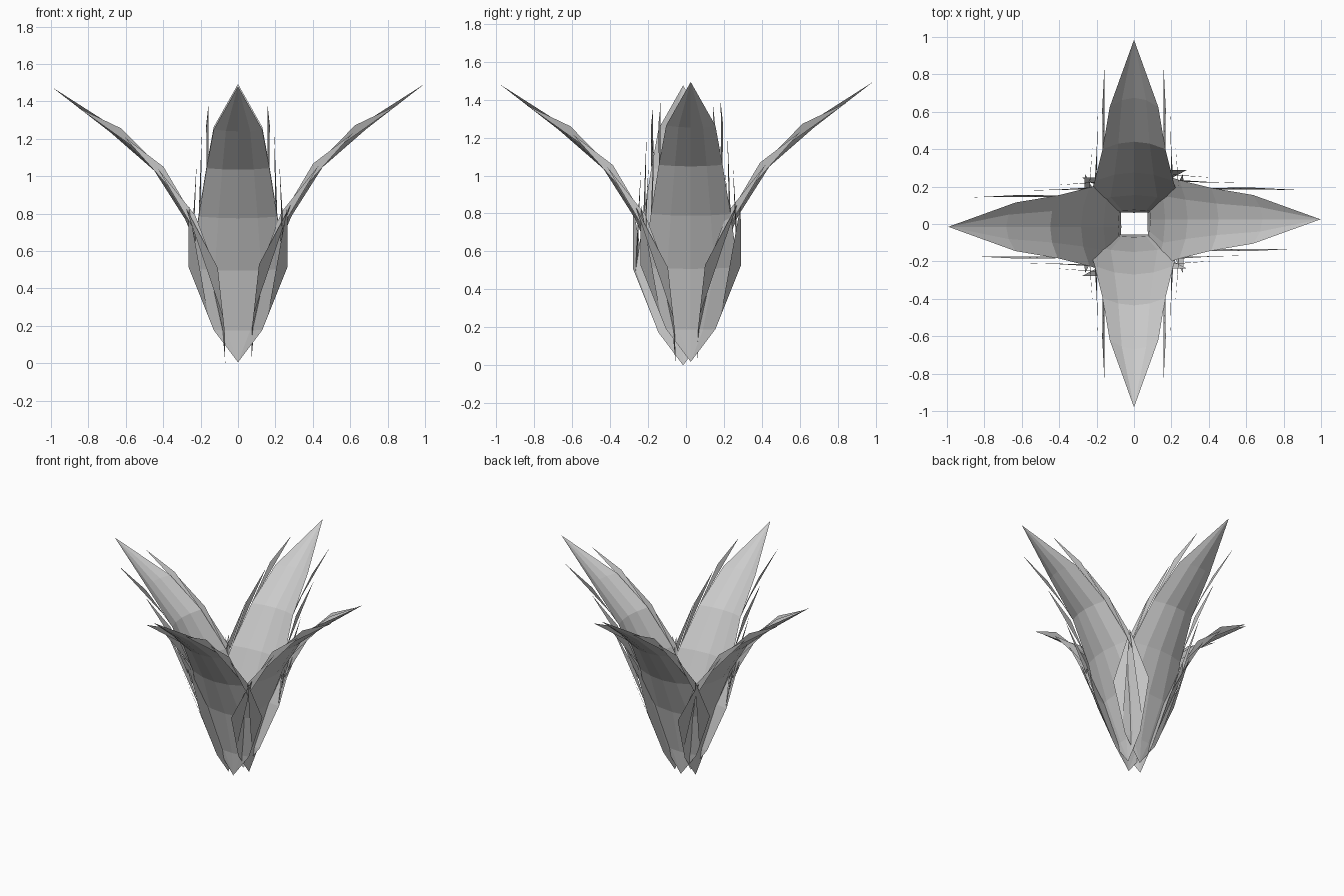
import bpy, bmesh
from math import radians
from mathutils import Matrix, Vector

if "Cube" in bpy.data.objects:
    bpy.data.objects.remove(bpy.data.objects["Cube"])

# leaf rings: radius, height, half width, inward curl of the edge
RINGS = [(0.075, 0.17, 0.13, 0.012), (0.155, 0.49, 0.25, 0.045),
         (0.275, 0.77, 0.21, 0.045), (0.44, 1.03, 0.168, 0.04), (0.675, 1.235, 0.13, 0.05)]
BASE, TIP = (0.06, 0.0), (0.985, 1.475)
# edge spikes: shoulder half width, then tip half width, radius, height
SPIKES = [(0.265, 0.263, 0.27, 0.83), (0.238, 0.222, 0.42, 1.04),
          (0.20, 0.193, 0.60, 1.21), (0.17, 0.158, 0.845, 1.365)]


def leaf(name, angle, shift, lift, out):
    bm = bmesh.new()

    def vert(side, r, z):
        return bm.verts.new((r + out, side, z))

    # blade: folded strips between a pointed base and a pointed tip
    rows = []
    for r, z, w, curl in RINGS:
        rows.append([vert(s * w, r - curl * s * s, z + 0.2 * curl * (s * s))
                     for s in (-1, -0.5, 0, 0.5, 1)])
    base, tip = vert(0, *BASE), vert(0, *TIP)
    for i in range(4):
        bm.faces.new((base, rows[0][i + 1], rows[0][i]))
        bm.faces.new((tip, rows[-1][i], rows[-1][i + 1]))
        for a, b in zip(rows, rows[1:]):
            bm.faces.new((a[i], a[i + 1], b[i + 1], b[i]))

    # spikes: slivers rooted on the ring below, reaching past the next ring
    for k, (shoulder, tw, tr, tz) in enumerate(SPIKES):
        r, z, w, curl = RINGS[k + 1]
        for s, col in ((-1, 0), (1, 4)):
            root = rows[k][col]
            mid = vert(s * shoulder, r - curl - 0.01, z + 0.02)
            end = vert(s * tw, tr, tz)
            inner = bm.verts.new(root.co.lerp(rows[k + 1][col].co, 0.25))
            bm.faces.new((root, mid, end, inner) if s > 0 else (inner, end, mid, root))

    bm.transform(Matrix.Translation(Vector((0, 0, lift))) @ Matrix.Rotation(radians(angle), 4, 'Z')
                 @ Matrix.Translation(Vector((0, shift, 0))))
    mesh = bpy.data.meshes.new(name)
    bm.to_mesh(mesh)
    bm.free()
    bpy.context.collection.objects.link(bpy.data.objects.new(name, mesh))


# four leaves around the centre, slightly offset
leaf("leaf_right", 0, 0.025, 0.018, 0.012)
leaf("leaf_back", 90, 0.0, 0.018, 0.0)
leaf("leaf_left", 180, 0.015, 0.0, 0.008)
leaf("leaf_front", 270, 0.0, 0.005, -0.005)
